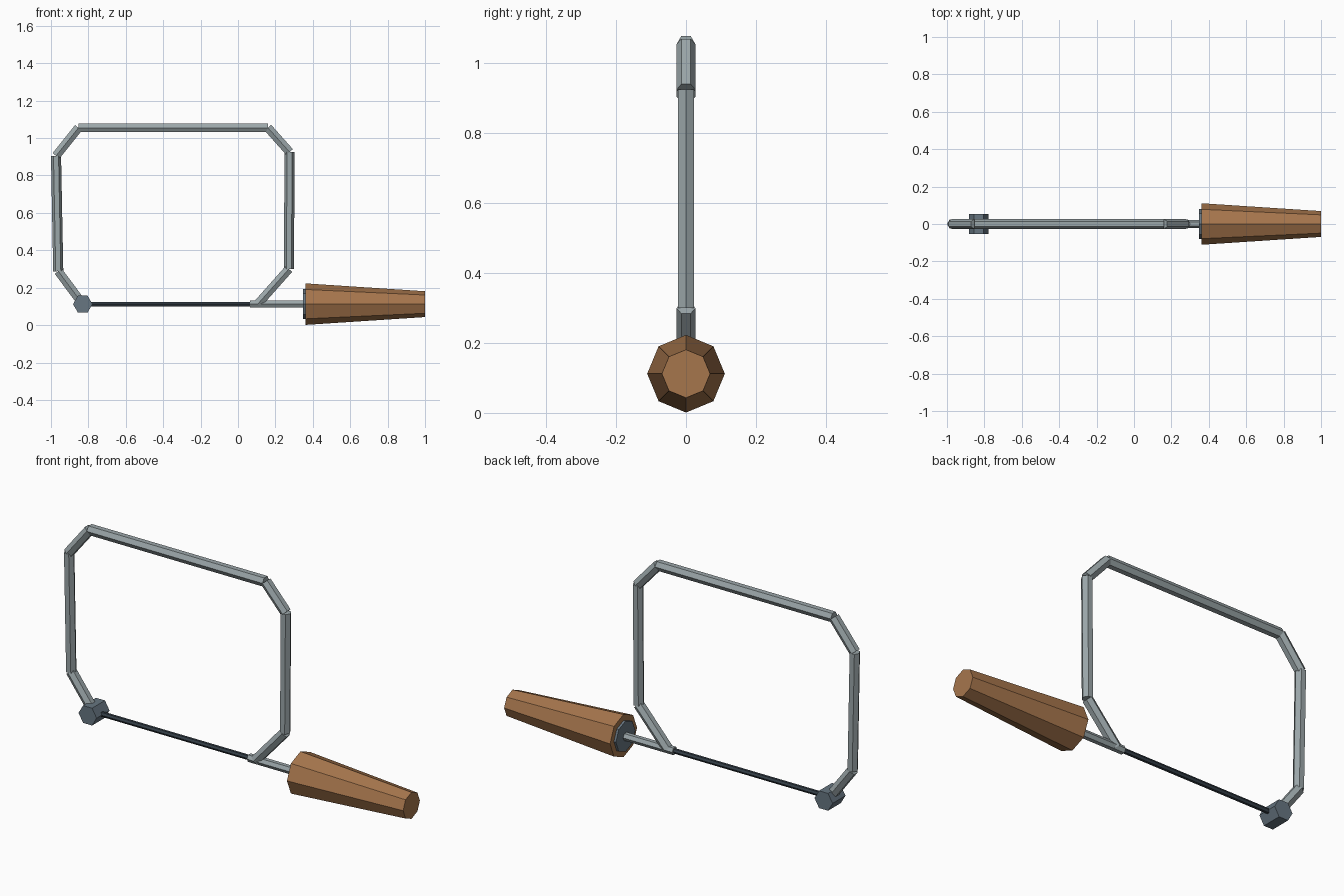
import bpy, bmesh, math
from mathutils import Vector

cube = bpy.data.objects.get("Cube")
if cube:
    bpy.data.objects.remove(cube)


def material(name, rgb):
    m = bpy.data.materials.new(name)
    m.use_nodes = True
    m.diffuse_color = (*rgb, 1)
    m.node_tree.nodes["Principled BSDF"].inputs["Base Color"].default_value = (*rgb, 1)
    return m


steel = material("light steel", (0.33, 0.385, 0.40))
slate = material("slate metal", (0.135, 0.18, 0.22))
dark = material("dark blade steel", (0.035, 0.05, 0.065))
wood = material("brown wood", (0.38, 0.18, 0.073))


def rod(name, start, end, r1, r2, sides, mat, side=(0, 1, 0), twist=0):
    """Flat-sided capped rod; a corner points along `side` when twist is 0."""
    a, b = Vector(start), Vector(end)
    d = (b - a).normalized()
    u = Vector(side)
    v = d.cross(u)
    bm = bmesh.new()
    rings = []
    for centre, r in ((a, r1), (b, r2)):
        ring = []
        for i in range(sides):
            t = math.tau * i / sides + math.radians(twist)
            ring.append(bm.verts.new(centre + r * (math.cos(t) * u + math.sin(t) * v)))
        rings.append(ring)
    lo, hi = rings
    bm.faces.new(lo[::-1])
    bm.faces.new(hi)
    for i in range(sides):
        j = (i + 1) % sides
        bm.faces.new((lo[i], lo[j], hi[j], hi[i]))
    bmesh.ops.recalc_face_normals(bm, faces=bm.faces)
    me = bpy.data.meshes.new(name)
    bm.to_mesh(me)
    bm.free()
    me.materials.append(mat)
    ob = bpy.data.objects.new(name, me)
    bpy.context.collection.objects.link(ob)
    return ob


AXIS = 0.112  # height of blade and handle axis

# Bent frame: straight hexagonal bars between the corners
corners = [(-0.83, AXIS), (-0.961, 0.288), (-0.973, 0.905), (-0.853, 1.055),
           (0.16, 1.055), (0.276, 0.925), (0.272, 0.30), (0.105, AXIS)]
names = ["front_lower_bend", "front_upright", "front_upper_bend", "top_bar",
         "rear_upper_bend", "rear_upright", "rear_lower_bend"]
for name, p, q in zip(names, corners, corners[1:]):
    rod("frame_" + name, (p[0], 0, p[1]), (q[0], 0, q[1]), 0.027, 0.027, 6, steel,
        twist=30 if "upright" in name else 0)

# Blade, holding pin and shank
rod("blade", (-0.83, 0, AXIS), (0.08, 0, AXIS), 0.013, 0.013, 6, dark)
rod("blade_pin", (-0.83, -0.053, AXIS), (-0.83, 0.053, AXIS), 0.052, 0.052, 6, slate,
    side=(1, 0, 0))
rod("shank", (0.065, 0, AXIS), (0.38, 0, AXIS), 0.021, 0.021, 6, steel)

# Handle and its collar
rod("collar", (0.348, 0, AXIS), (0.40, 0, AXIS), 0.08, 0.08, 8, slate)
rod("handle", (0.36, 0, AXIS), (1.0, 0, AXIS), 0.111, 0.069, 8, wood)
